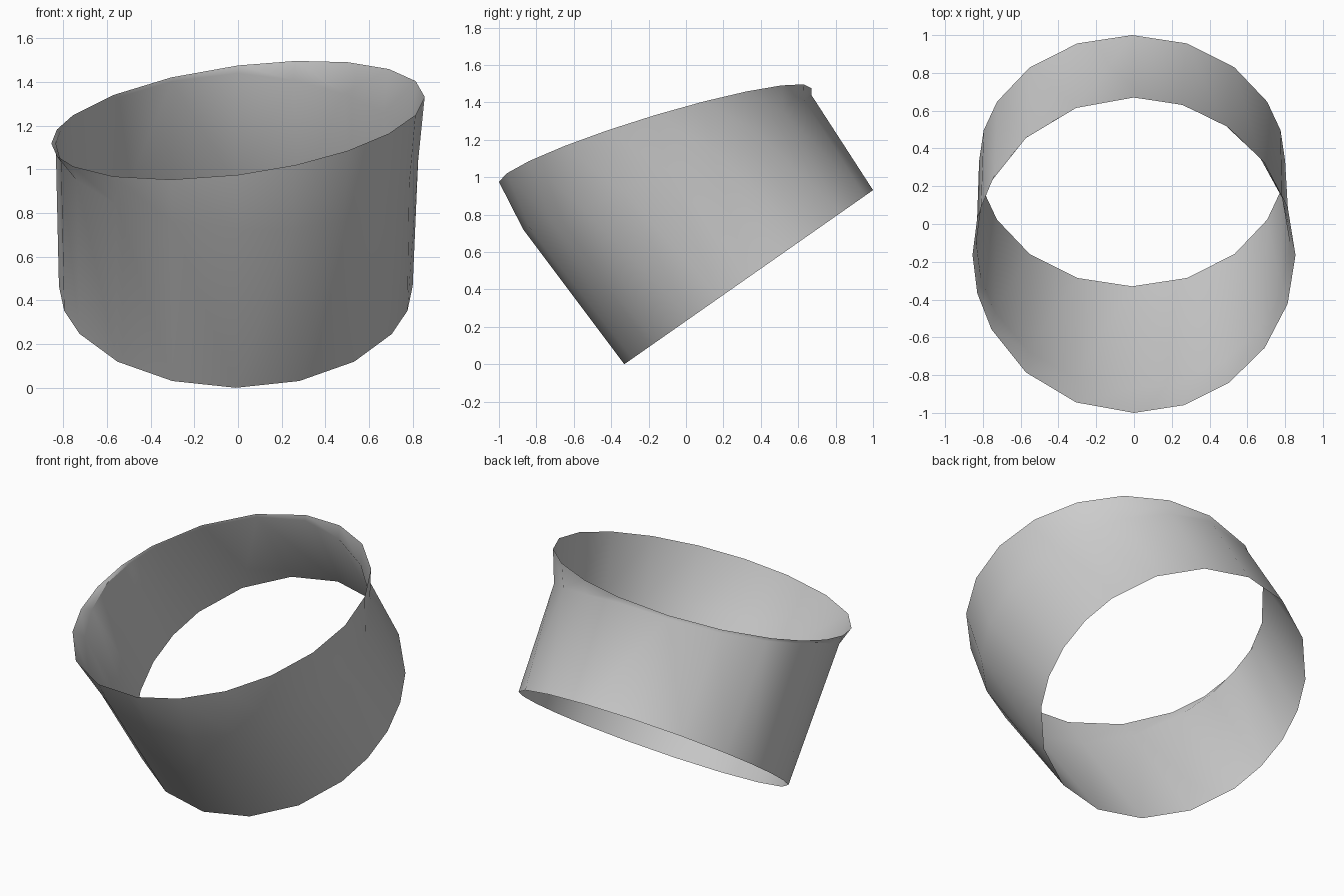
import bpy, bmesh
from math import sin, cos, radians

cube = bpy.data.objects.get("Cube")
if cube:
    bpy.data.objects.remove(cube)

grey = bpy.data.materials.new("plain grey")
grey.use_nodes = True
colour = (0.6, 0.6, 0.6, 1)
grey.diffuse_color = colour
grey.node_tree.nodes["Principled BSDF"].inputs["Base Color"].default_value = colour

# Angles from the back: uneven steps around the ring, even ones on the left side
quarter = [0, 21, 42, 62, 76, 90]
half = quarter + [180 - a for a in quarter[-2::-1]]
uneven = half + [360 - a for a in half[-2:0:-1]]
even = [18 * i for i in range(11)] + uneven[11:]


def ring(bm, angles, centre, radii, height):
    """Ellipse seen from above, lifted onto the surface height(x, y)."""
    verts = []
    for a in angles:
        x = centre[0] + radii[0] * sin(radians(a))
        y = centre[1] + radii[1] * cos(radians(a))
        verts.append(bm.verts.new((x, y, height(x, y))))
    return verts


def rim_height(x, y):
    return 1.275 + 0.3 * y + 0.125 * x


def crease_height(x, y):
    return min(1.127 + 0.4675 * y - 0.05 * x, rim_height(x, y) - 0.02)


# Open tilted band: bottom edge, crease and upper rim
bm = bmesh.new()
bottom = ring(bm, uneven, (-0.01, 0.335), (0.81, 0.665), lambda x, y: 0.7 * (y + 0.33))
crease = ring(bm, even, (-0.005, -0.1), (0.83, 0.77), crease_height)
rim = ring(bm, even, (0, -0.165), (0.855, 0.835), rim_height)
n = len(uneven)
for low, high in ((bottom, crease), (crease, rim)):
    for i in range(n):
        j = (i + 1) % n
        bm.faces.new((low[j], low[i], high[i], high[j]))
bmesh.ops.recalc_face_normals(bm, faces=bm.faces)
bmesh.ops.triangulate(bm, faces=bm.faces)

mesh = bpy.data.meshes.new("band")
bm.to_mesh(mesh)
bm.free()
mesh.materials.append(grey)
band = bpy.data.objects.new("band", mesh)
bpy.context.collection.objects.link(band)
bpy.context.view_layer.objects.active = band
band.select_set(True)
bpy.ops.object.shade_smooth_by_angle(angle=radians(35))
